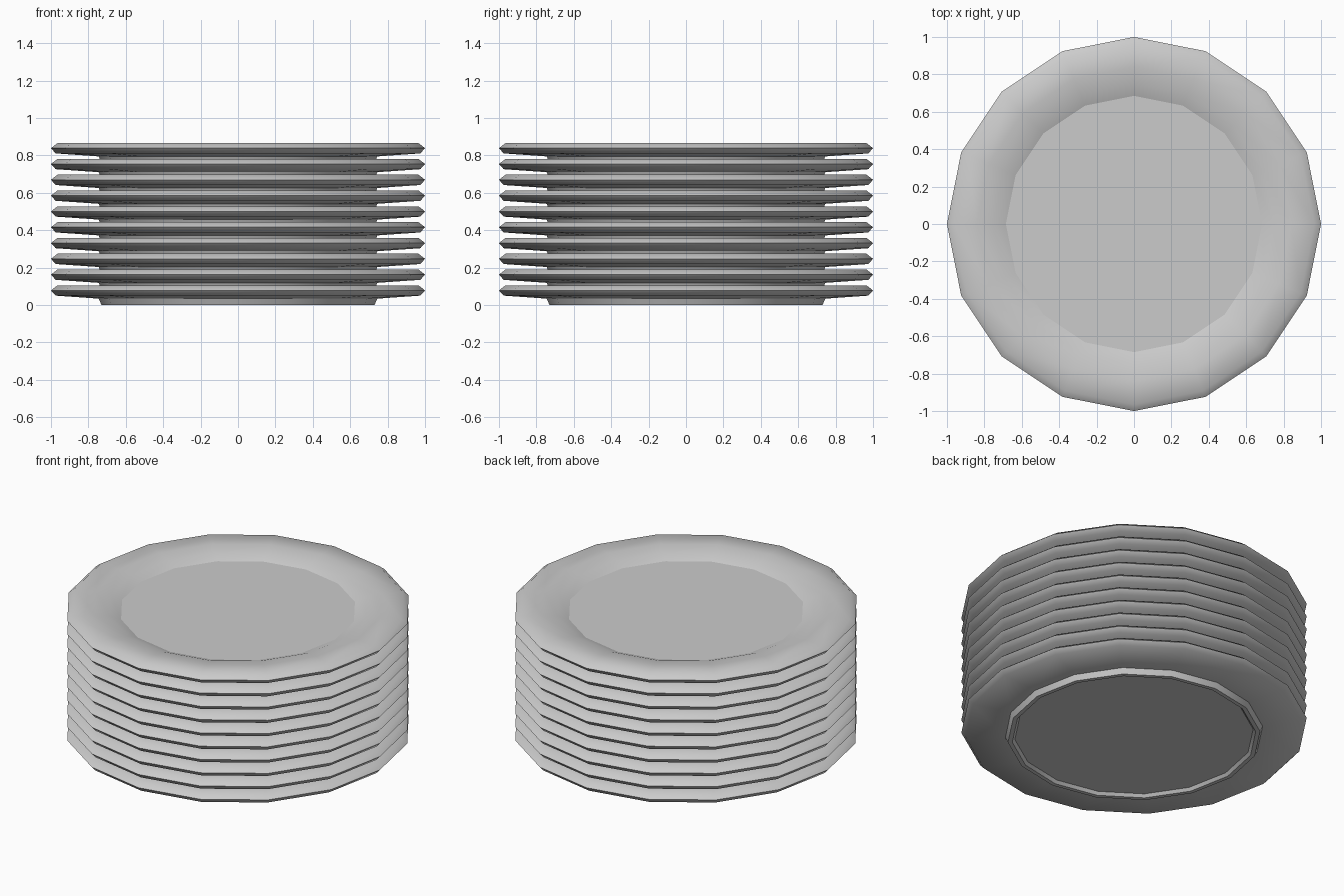
import bpy, bmesh, math

if "Cube" in bpy.data.objects:
    bpy.data.objects.remove(bpy.data.objects["Cube"])

SIDES = 16
PLATES = 10
SPACING = 0.0845

# Half cross-section of one plate (radius, height), underside centre to top centre
PROFILE = [
    (0.0, 0.018), (0.69, 0.018), (0.705, 0.0), (0.73, 0.0),   # recessed base and foot
    (0.745, 0.034), (0.975, 0.050),                             # underside of the rim
    (1.0, 0.078), (0.965, 0.105),                              # rim edge
    (0.84, 0.101), (0.75, 0.088), (0.685, 0.063), (0.0, 0.063)  # rim top, well, floor
]


def lathe(name, profile, sides):
    bm = bmesh.new()
    rings = []
    for r, z in profile:
        if r == 0:
            rings.append([bm.verts.new((0, 0, z))] * sides)
        else:
            rings.append([bm.verts.new((r * math.cos(2 * math.pi * i / sides),
                                        r * math.sin(2 * math.pi * i / sides), z))
                          for i in range(sides)])
    for low, high in zip(rings, rings[1:]):
        for i in range(sides):
            j = (i + 1) % sides
            corners = list(dict.fromkeys((low[i], low[j], high[j], high[i])))
            bm.faces.new(corners)
    bmesh.ops.recalc_face_normals(bm, faces=bm.faces)
    mesh = bpy.data.meshes.new(name)
    bm.to_mesh(mesh)
    bm.free()
    return mesh


# Stack of identical plates
plate_mesh = lathe("plate", PROFILE, SIDES)
for n in range(PLATES):
    plate = bpy.data.objects.new(f"plate_{n + 1}", plate_mesh)
    plate.location.z = n * SPACING
    bpy.context.collection.objects.link(plate)

# Smooth the rims, keep the floor and foot edges crisp
bpy.context.view_layer.objects.active = plate
plate.select_set(True)
plate_mesh.shade_smooth()
plate_mesh.set_sharp_from_angle(angle=math.radians(50))
for e in plate_mesh.edges:
    a, b = (plate_mesh.vertices[i].co for i in e.vertices)
    if abs(a.xy.length - 0.685) < 1e-4 and abs(b.xy.length - 0.685) < 1e-4:
        e.use_edge_sharp = True
